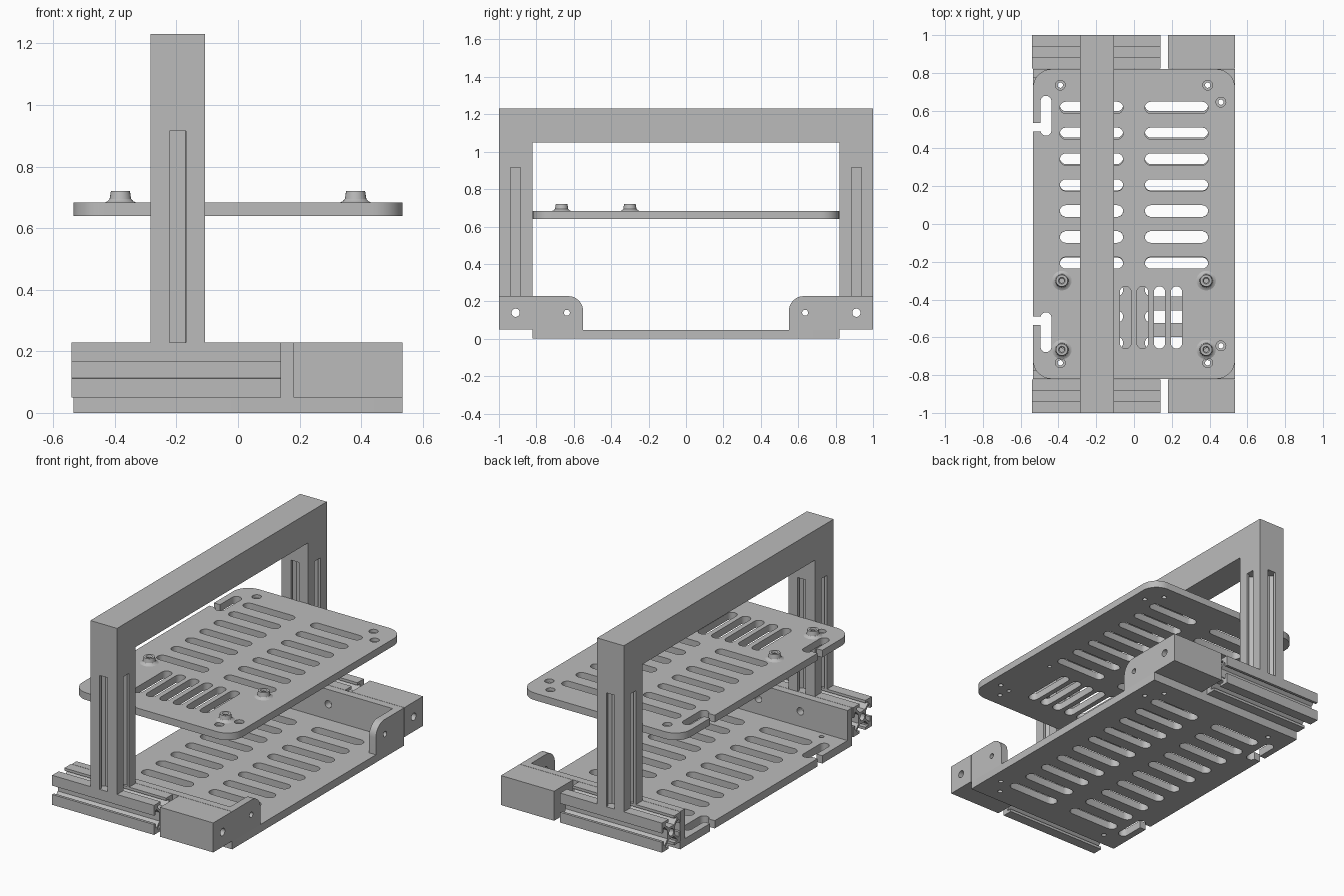
import bpy, bmesh, math
from mathutils import Matrix, Vector

cube = bpy.data.objects.get("Cube")
if cube:
    bpy.data.objects.remove(cube, do_unlink=True)

grey = bpy.data.materials.new("matte_grey")
grey.use_nodes = True
GREY = (0.5, 0.5, 0.5, 1)
grey.diffuse_color = GREY
grey.node_tree.nodes["Principled BSDF"].inputs["Base Color"].default_value = GREY

# Profile planes: z uses (x, y), x uses (y, z), y uses (x, z)
PLANES = {
    "z": Matrix.Identity(3),
    "x": Matrix(((0, 0, 1), (1, 0, 0), (0, 1, 0))),
    "y": Matrix(((1, 0, 0), (0, 0, -1), (0, 1, 0))),
}


def finish(obj):
    """Smooth curved walls, keep edges sharp."""
    bpy.ops.object.select_all(action="DESELECT")
    obj.select_set(True)
    bpy.context.view_layer.objects.active = obj
    bpy.ops.object.shade_smooth_by_angle(angle=math.radians(30))
    return obj


def add_object(name, mesh):
    obj = bpy.data.objects.new(name, mesh)
    bpy.context.collection.objects.link(obj)
    mesh.materials.clear()
    mesh.materials.append(grey)
    return finish(obj)


def extrude(name, loops, axis, lo, hi):
    """Fill an outline with holes and extrude it from lo to hi along an axis."""
    curve = bpy.data.curves.new(name, "CURVE")
    curve.dimensions = "2D"
    curve.fill_mode = "BOTH"
    curve.extrude = (hi - lo) / 2
    for loop in loops:
        spline = curve.splines.new("POLY")
        spline.points.add(len(loop) - 1)
        for point, (u, v) in zip(spline.points, loop):
            point.co = (u, v, 0, 1)
        spline.use_cyclic_u = True
    temp = bpy.data.objects.new(name + "_outline", curve)
    bpy.context.collection.objects.link(temp)
    graph = bpy.context.evaluated_depsgraph_get()
    mesh = bpy.data.meshes.new_from_object(temp.evaluated_get(graph))
    bpy.data.objects.remove(temp, do_unlink=True)
    bm = bmesh.new()
    bm.from_mesh(mesh)
    for v in bm.verts:
        v.co = PLANES[axis] @ (v.co + Vector((0, 0, (lo + hi) / 2)))
    bmesh.ops.remove_doubles(bm, verts=bm.verts, dist=1e-5)
    bmesh.ops.recalc_face_normals(bm, faces=bm.faces)
    bm.to_mesh(mesh)
    bm.free()
    return add_object(name, mesh)


def arc(u, v, r, start, end, steps=8):
    angles = [math.radians(start + (end - start) * i / steps) for i in range(steps + 1)]
    return [(u + r * math.cos(a), v + r * math.sin(a)) for a in angles]


def circle(u, v, r):
    return arc(u, v, r, 0, 345, 23)


def rect(u0, v0, u1, v1):
    return [(u0, v0), (u1, v0), (u1, v1), (u0, v1)]


def slot(u, v, length, r, upright=False):
    h = length / 2 - r
    if upright:
        return arc(u, v + h, r, 0, 180) + arc(u, v - h, r, 180, 360)
    return arc(u + h, v, r, -90, 90) + arc(u - h, v, r, 90, 270)


W, L = 0.535, 0.82          # plate half sizes
LOW, HIGH = 0.05, 0.228     # rail heights
MID = (LOW + HIGH) / 2
POST = -0.196               # post centre
HALF = 0.089                # rail half width


def plate_outline(r):
    """Rounded plate with a hooked cable slot near each end of one edge."""
    hook = ([(-W, 0.535), (-0.495, 0.535)] + arc(-0.466, 0.65, 0.029, 180, 0)
            + arc(-0.466, 0.496, 0.029, 0, -170) + [(-W, 0.49)])
    mirrored = [(x, -y) for x, y in reversed(hook)]
    return (arc(W - r, L - r, r, 0, 90) + arc(r - W, L - r, r, 90, 180) + hook
            + mirrored + arc(r - W, r - L, r, 180, 270) + arc(W - r, r - L, r, 270, 360))


SCREWS = [(x, y * s) for s in (-1, 1) for x, y in ((-0.39, 0.735), (0.39, 0.735), (0.46, 0.645))]
STANDOFFS = [(x, y) for x in (-0.382, 0.382) for y in (-0.3, -0.665)]
screw_holes = [circle(x, y, 0.014) for x, y in SCREWS]

# Lower tray floor
vents = [slot(s * 0.225, (i - 4.5) * 0.14, 0.335, 0.033) for i in range(10) for s in (-1, 1)]
extrude("tray_floor", [plate_outline(0.005)] + vents + screw_holes, "z", 0, 0.047)

# Upper shelf
vents = [slot(s * 0.225, (i - 1.5) * 0.137, 0.335, 0.031) for i in range(7) for s in (-1, 1)]
vents += [slot((i - 2.5) * 0.09, -0.495, 0.33, 0.03, True) for i in range(6)]
bores = [circle(x, y, 0.012) for x, y in STANDOFFS]
shelf = extrude("upper_shelf", [plate_outline(0.1)] + vents + screw_holes + bores, "z", 0.64, 0.683)

# Recesses around the shelf screw holes
bm = bmesh.new()
for x, y in SCREWS:
    bmesh.ops.create_cone(bm, cap_ends=True, segments=24, radius1=0.026, radius2=0.026,
                          depth=0.04, matrix=Matrix.Translation((x, y, 0.683)))
mesh = bpy.data.meshes.new("recess_cutter")
bm.to_mesh(mesh)
bm.free()
cutter = add_object("recess_cutter", mesh)
mod = shelf.modifiers.new("recesses", "BOOLEAN")
mod.operation = "DIFFERENCE"
mod.solver = "EXACT"
mod.object = cutter
bpy.context.view_layer.objects.active = shelf
bpy.ops.object.modifier_apply(modifier=mod.name)
bpy.data.objects.remove(cutter, do_unlink=True)
finish(shelf)

# Flared standoffs on the shelf
PROFILE = [(0.012, 0.683), (0.052, 0.683), (0.042, 0.687), (0.035, 0.695),
           (0.031, 0.72), (0.018, 0.72), (0.012, 0.712)]
for n, (x, y) in enumerate(STANDOFFS):
    bm = bmesh.new()
    rings = [[bm.verts.new((x + u, y + v, z)) for u, v in circle(0, 0, r)] for r, z in PROFILE]
    for a, b in zip(rings, rings[1:] + rings[:1]):
        for i in range(len(a)):
            j = (i + 1) % len(a)
            bm.faces.new((a[i], a[j], b[j], b[i]))
    bmesh.ops.recalc_face_normals(bm, faces=bm.faces)
    mesh = bpy.data.meshes.new("standoff")
    bm.to_mesh(mesh)
    bm.free()
    add_object(f"standoff_{n + 1}", mesh)


def rail_section(u, v):
    """Square slotted rail section with a centre bore."""
    side = [(1, 1), (0.3, 1), (0.3, 0.82), (0.6, 0.82), (0.6, 0.706), (0.294, 0.4)]
    side += [(-a, b) for a, b in reversed(side[1:])]
    outline = []
    for turn in range(4):
        for a, b in side:
            for _ in range(turn):
                a, b = -b, a
            outline.append((u + a * HALF, v + b * HALF))
    return [outline, circle(u, v, 0.022)]


# Matching parts at both ends
for end, s in (("front", -1), ("back", 1)):
    rail_y = s * (1 - HALF)
    extrude(end + "_rail", rail_section(rail_y, MID), "x", -0.54, 0.14)
    extrude(end + "_post", rail_section(POST, rail_y), "z", HIGH, 0.915)

    block = rect(rail_y - HALF, LOW, rail_y + HALF, HIGH)
    extrude(end + "_corner_block", [block, circle(rail_y, MID, 0.022)], "x", 0.18, W)

    wall = sorted((-s * 0.775, -s * L))
    holes = [circle(x, MID, 0.022) for x in (-0.22, 0.06)]
    extrude(end + "_tray_wall", [rect(-W, 0, W, HIGH)] + holes, "y", *wall)

    lug = [(L, 0), (L, HIGH)] + arc(0.63, HIGH - 0.08, 0.08, 90, 180) + [(0.55, 0)]
    lug = [(s * y, z) for y, z in lug]
    extrude(end + "_side_lug", [lug, circle(s * 0.637, MID, 0.016)], "x", 0.49, W)

# Overhead beam with a short leg at each end
inner = 1 - 2 * HALF
beam = [(-1, 0.915), (-inner, 0.915), (-inner, 1.05), (inner, 1.05),
        (inner, 0.915), (1, 0.915), (1, 1.23), (-1, 1.23)]
extrude("overhead_beam", [beam], "x", POST - HALF, POST + HALF)
